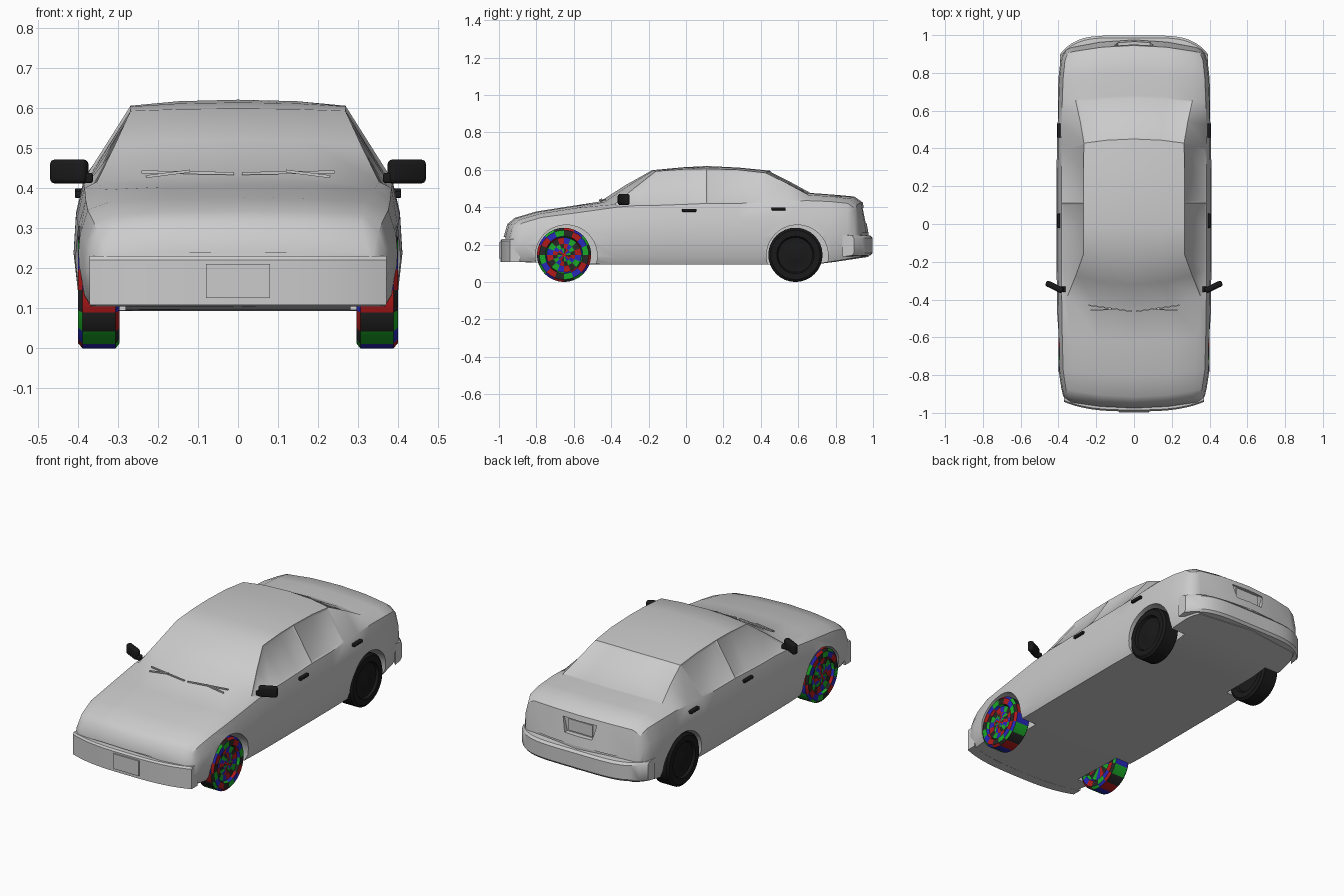
import bpy, bmesh, math
from mathutils import Vector

if "Cube" in bpy.data.objects:
    bpy.data.objects.remove(bpy.data.objects["Cube"])


def material(name, rgb):
    m = bpy.data.materials.new(name)
    m.diffuse_color = (*rgb, 1)
    m.use_nodes = True
    m.node_tree.nodes["Principled BSDF"].inputs["Base Color"].default_value = m.diffuse_color
    return m


BLACK = material("black", (0.01, 0.01, 0.01))
RAINBOW = [material("red", (0.45, 0.01, 0.01)), material("dark", (0.02, 0.02, 0.02)),
           material("green", (0.01, 0.4, 0.02)), material("blue", (0.02, 0.02, 0.5))]


def activate(ob):
    bpy.ops.object.select_all(action='DESELECT')
    ob.select_set(True)
    bpy.context.view_layer.objects.active = ob


def smooth(ob, deg=35):
    activate(ob)
    bpy.ops.object.shade_smooth_by_angle(angle=math.radians(deg))


def loft(name, rings, mats=()):
    """Skin closed rings of equal length and cap both ends."""
    n = len(rings[0])
    bm = bmesh.new()
    vs = [[bm.verts.new(p) for p in r] for r in rings]
    for i in range(len(rings) - 1):
        for j in range(n):
            k = (j + 1) % n
            f = bm.faces.new((vs[i][j], vs[i][k], vs[i + 1][k], vs[i + 1][j]))
            if len(mats) > 1:
                f.material_index = (j // 2 + i) % len(mats)
    bm.faces.new(vs[0])
    bm.faces.new(vs[-1])
    bmesh.ops.recalc_face_normals(bm, faces=bm.faces)
    me = bpy.data.meshes.new(name)
    bm.to_mesh(me)
    bm.free()
    for m in mats:
        me.materials.append(m)
    ob = bpy.data.objects.new(name, me)
    bpy.context.collection.objects.link(ob)
    return ob


def box(name, loc, size, rot=(0, 0, 0), bevel=0.0, mat=None):
    bpy.ops.mesh.primitive_cube_add(size=1, location=loc, rotation=rot)
    ob = bpy.context.object
    ob.name = name
    ob.scale = size
    bpy.ops.object.transform_apply(location=False, rotation=False, scale=True)
    if bevel:
        b = ob.modifiers.new("bevel", 'BEVEL')
        b.width, b.segments = bevel, 3
        bpy.ops.object.modifier_apply(modifier="bevel")
    if mat:
        ob.data.materials.append(mat)
    smooth(ob)
    return ob


def rod(name, a, b, t):
    a, b = Vector(a), Vector(b)
    d = b - a
    return box(name, (a + b) / 2, (t, t, d.length), d.to_track_quat('Z', 'Y').to_euler())


def cut(ob, cutter):
    m = ob.modifiers.new("cut", 'BOOLEAN')
    m.operation, m.solver, m.object = 'DIFFERENCE', 'EXACT', cutter
    activate(ob)
    bpy.ops.object.modifier_apply(modifier="cut")
    bpy.data.objects.remove(cutter)


# Body stations: y, bow, half width, belt z, top edge z, top edge x, centre z
STATIONS = [
    (-.975, .045, .36, .225, .235, .33, .24), (-.955, .05, .375, .29, .305, .31, .31),
    (-.915, .05, .385, .315, .335, .31, .343), (-.80, .03, .40, .345, .365, .32, .377),
    (-.62, .04, .405, .37, .395, .34, .405), (-.46, .10, .408, .40, .415, .352, .43),
    (-.32, .08, .41, .41, .505, .308, .52), (-.18, .04, .41, .41, .592, .268, .598),
    (-.02, .02, .41, .415, .603, .268, .613), (.11, 0, .41, .42, .605, .268, .62),
    (.28, 0, .41, .42, .60, .268, .612), (.45, -.05, .408, .425, .583, .265, .595),
    (.57, -.05, .407, .43, .525, .285, .535), (.68, -.04, .405, .435, .465, .31, .475),
    (.80, -.03, .40, .43, .457, .31, .466), (.90, -.04, .39, .42, .445, .31, .457),
    (.945, -.05, .375, .39, .415, .31, .425), (.975, -.06, .355, .25, .26, .32, .265)]


def section(y, bow, w, bz, tz, tx, cz):
    zb = .093 + max(0, -y - .5) * .035 + max(0, y - .7) * .15
    h = bz - zb
    half = [(0, zb), (w - .03, zb), (w - .012, zb + .12 * h), (w, zb + .45 * h),
            (w - .006, zb + .75 * h), (w - .025, bz), (tx, tz),
            (tx * .55, tz + .75 * (cz - tz)), (0, cz)]
    pts = half + [(-x, z) for x, z in half[-2:0:-1]]
    return [(x, y + bow * (x / .4) ** 2, z) for x, z in pts]


body = loft("car_body", [section(*s) for s in STATIONS])

# Side and rear windows set slightly into the body
bm = bmesh.new()
bm.from_mesh(body.data)
bm.faces.ensure_lookup_table()
groups = [[bm.faces[i * 16 + j] for i in r] for j in (5, 10) for r in (range(5, 9), range(9, 11))]
groups.append([bm.faces[i * 16 + j] for i in (11, 12) for j in range(6, 10)])
for g in groups:
    bmesh.ops.inset_region(bm, faces=g, thickness=.012, depth=-.006, use_even_offset=True)
bm.to_mesh(body.data)
bm.free()

# Wheel arches
for s in (-1, 1):
    for y in (-.64, .595):
        bpy.ops.mesh.primitive_cylinder_add(vertices=40, radius=.165, depth=.25,
                                            location=(s * .405, y, .14),
                                            rotation=(0, math.pi / 2, 0))
        cut(body, bpy.context.object)

# Rear plate recess
cut(body, loft("recess_cutter", [[(-.085, y, .315), (.085, y, .315), (.105, y, .395), (-.105, y, .395)]
                                 for y in (.935, 1.05)]))
smooth(body)
box("rear_plate", (0, .937, .355), (.15, .008, .065))


# Bumpers
def bumper(name, yc, bow, w, power, profile):
    rings = []
    for i in range(25):
        x = w * (i / 12 - 1)
        y = yc + bow * abs(x / w) ** power
        rings.append([(x, y + d, z) for d, z in profile])
    smooth(loft(name, rings))


bumper("front_bumper", -.992, .05, .37, 3, [(0, .108), (0, .22), (.008, .23), (.055, .23), (.055, .108)])
bumper("rear_bumper", .998, -.10, .393, 5,
       [(-.012, .142), (0, .155), (0, .235), (-.012, .248), (-.06, .252), (-.06, .135)])
box("front_plate", (0, -.994, .168), (.16, .01, .085))

# Wheels: lathed tyre and rim as (x, radius)
TYRE = [(.31, .01), (.31, .09), (.295, .1), (.295, .132), (.305, .145), (.388, .145), (.399, .132),
        (.399, .1), (.385, .093), (.382, .06), (.392, .035), (.392, .01)]
for s, side in ((-1, "right"), (1, "left")):
    for y, end, mats in ((-.652, "front", RAINBOW), (.585, "rear", [BLACK])):
        rings = [[(s * x, y + r * math.cos(a * math.tau / 32), .145 + r * math.sin(a * math.tau / 32))
                  for a in range(32)] for x, r in TYRE]
        smooth(loft(f"{end}_{side}_wheel", rings, mats))

    # Mirrors, door handles and wipers
    box(f"{side}_mirror", (s * .421, -.333, .441), (.10, .032, .06), (0, 0, s * .45), .012, BLACK)
    box(f"{side}_mirror_mount", (s * .382, -.345, .425), (.04, .03, .025), bevel=.005, mat=BLACK)
    for y, z in ((.017, .383), (.495, .391)):
        box(f"{side}_door_handle", (s * .395, y, z), (.024, .076, .016), bevel=.004, mat=BLACK)
    rod(f"{side}_wiper_blade", (s * .24, -.43, .440), (s * .01, -.463, .436), .007)
    rod(f"{side}_wiper_arm", (s * .23, -.455, .428), (s * .12, -.452, .442), .007)
